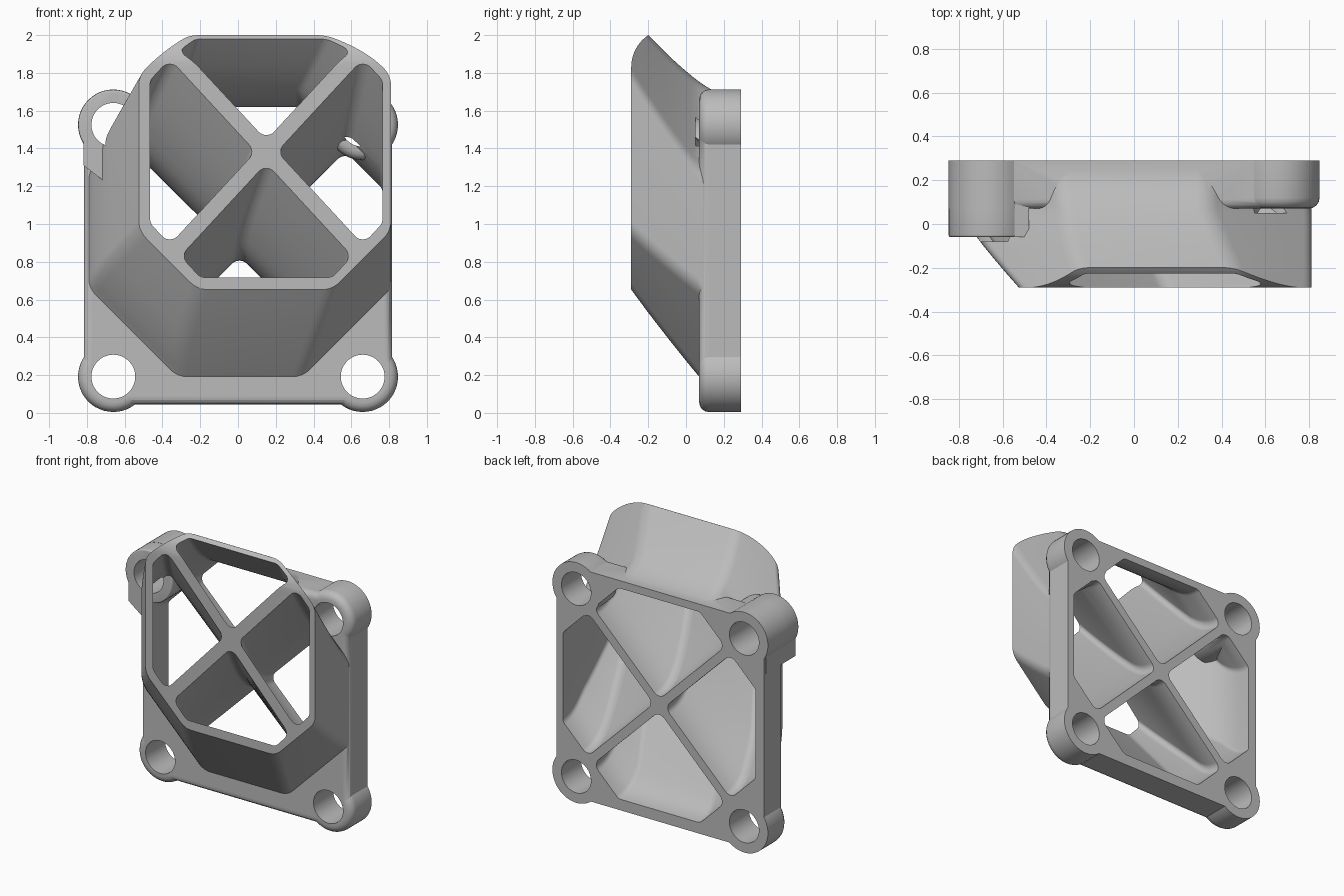
import bpy, bmesh, math
from mathutils import Vector

if "Cube" in bpy.data.objects:
    bpy.data.objects.remove(bpy.data.objects["Cube"], do_unlink=True)

grey = bpy.data.materials.new("grey plastic")
grey.use_nodes = True
grey.diffuse_color = (0.5, 0.5, 0.5, 1)
grey.node_tree.nodes["Principled BSDF"].inputs["Base Color"].default_value = grey.diffuse_color

# Duct bounds along its depth: y, left, right, bottom, top
STATIONS = [(0.40, -0.81, 0.81, 0.05, 1.67), (0.25, -0.81, 0.81, 0.06, 1.67),
            (0.15, -0.81, 0.81, 0.10, 1.70), (0.07, -0.795, 0.81, 0.19, 1.75),
            (-0.06, -0.72, 0.81, 0.35, 1.86), (-0.20, -0.605, 0.81, 0.53, 2.0),
            (-0.42, -0.41, 0.81, 0.83, 2.24)]


def bounds(y):
    for a, b in zip(STATIONS, STATIONS[1:]):
        if y >= b[0]:
            t = (a[0] - y) / (a[0] - b[0])
            return [p + (q - p) * t for p, q in zip(a[1:], b[1:])]


def smooth_bounds(y):
    near = [bounds(min(0.4, max(-0.42, y + d))) for d in (-0.04, 0, 0.04)]
    return [sum(v) / 3 for v in zip(*near)]


def chamfer(y):
    return min(0.47, 0.44 + 0.444 * y)


def rounded(points, radius, steps=6):
    """Polygon with each corner replaced by an arc."""
    out, n = [], len(points)
    pts = [Vector(p) for p in points]
    for i, p in enumerate(pts):
        u = (pts[i - 1] - p).normalized()
        v = (pts[(i + 1) % n] - p).normalized()
        half = u.angle(v) / 2
        centre = p + (u + v).normalized() * radius / math.sin(half)
        a = p + u * radius / math.tan(half) - centre
        b = p + v * radius / math.tan(half) - centre
        for k in range(steps + 1):
            mix = a.lerp(b, k / steps).normalized() if k not in (0, steps) else (a if k == 0 else b).normalized()
            out.append(centre + mix * radius)
    return out


def new_object(name, bm):
    bmesh.ops.recalc_face_normals(bm, faces=bm.faces)
    mesh = bpy.data.meshes.new(name)
    bm.to_mesh(mesh)
    bm.free()
    mesh.materials.append(grey)
    ob = bpy.data.objects.new(name, mesh)
    bpy.context.collection.objects.link(ob)
    return ob


def loft(name, section, y_back, y_front, count=20):
    bm = bmesh.new()
    rings = []
    for i in range(count + 1):
        y = y_back + (y_front - y_back) * i / count
        rings.append([bm.verts.new((p.x, y, p.y)) for p in section(y)])
    n = len(rings[0])
    for a, b in zip(rings, rings[1:]):
        for j in range(n):
            bm.faces.new((a[j], a[(j + 1) % n], b[(j + 1) % n], b[j]))
    bm.faces.new(rings[0])
    bm.faces.new(rings[-1])
    return new_object(name, bm)


def prism(name, outline, y_front, y_back, bevel=0.0):
    """Extruded front outline with rounded front rim."""
    bm = bmesh.new()
    front = bm.faces.new([bm.verts.new((x, y_front, z)) for x, z in outline])
    ext = bmesh.ops.extrude_face_region(bm, geom=[front], use_keep_orig=True)
    for v in ext["geom"]:
        if isinstance(v, bmesh.types.BMVert):
            v.co.y = y_back
    if bevel:
        rim = [e for e in bm.edges if all(v.co.y == y_front or abs(v.co.y - y_front) < 1e-5 for v in e.verts)]
        bmesh.ops.bevel(bm, geom=rim, offset=bevel, segments=4, profile=0.5, affect='EDGES')
    return new_object(name, bm)


def circle(cx, cz, r, n=48):
    return [(cx + r * math.cos(i * math.tau / n), cz + r * math.sin(i * math.tau / n)) for i in range(n)]


def combine(target, other, operation):
    mod = target.modifiers.new("join", 'BOOLEAN')
    mod.object, mod.operation, mod.solver = other, operation, 'EXACT'
    bpy.context.view_layer.objects.active = target
    bpy.ops.object.modifier_apply(modifier=mod.name)
    bpy.data.objects.remove(other, do_unlink=True)


# Outer duct shell
def duct_section(y):
    l, r, b, t = smooth_bounds(y)
    c = chamfer(y)
    return rounded([(l + c, b), (r - c, b), (r, b + c), (r, t - c),
                    (r - c, t), (l + c, t), (l, t - c), (l, b + c)], 0.13)


body = loft("vent_duct", duct_section, 0.25, -0.38)

# Mounting plate
combine(body, prism("plate", [tuple(p) for p in rounded(
    [(-0.815, 0.045), (0.815, 0.045), (0.815, 1.675), (-0.815, 1.675)], 0.1)],
    0.07, 0.29, 0.04), 'UNION')

# Thick block beside the tall corner boss
block = [(-0.818, 1.31), (-0.7, 1.22), (-0.52, 1.3), (-0.48, 1.66), (-0.66, 1.69), (-0.818, 1.5)]
combine(body, prism("corner_block", block, -0.06, 0.27), 'UNION')


# Four air channels separated by the crossed ribs
def channel_section(turn):
    def section(y):
        l, r, b, t = smooth_bounds(y)
        l, r, b, t = l + 0.06, r - 0.045, b + 0.065, t - 0.05
        hx, hz = (r - l) / 2, (t - b) / 2
        s = 2 - (chamfer(y) - 0.035) / ((hx + hz) / 2)
        gap = 0.075 - 0.06 * y
        wedge = [(0, gap), ((s - gap) / 2, (s + gap) / 2), (s - 1, 1),
                 (1 - s, 1), ((gap - s) / 2, (s + gap) / 2)]
        pts = []
        for u, v in wedge:
            for _ in range(turn):
                u, v = -v, u
            pts.append(((l + r) / 2 + u * hx, (b + t) / 2 + v * hz))
        return rounded(pts, 0.055)
    return section


for turn in range(4):
    combine(body, loft("channel", channel_section(turn), 0.36, -0.4), 'DIFFERENCE')

# Corner bosses, the upper right-hand one of the model standing taller
corners = [(sx * 0.66, z, -0.06 if sx < 0 and z > 1 else 0.07)
           for sx in (-1, 1) for z in (0.192, 1.525)]
for x, z, front in corners:
    tall = front < 0
    combine(body, prism("boss", circle(x, z, 0.187), 0.071 if tall else front, 0.29,
                        0 if tall else 0.05), 'UNION')
    if tall:
        combine(body, prism("tall_boss", circle(x, z, 0.186), front, 0.2, 0.01), 'UNION')

# Screw holes
for x, z, front in corners:
    combine(body, prism("hole", circle(x, z, 0.116), front - 0.02, 0.35), 'DIFFERENCE')

# Trim the mouth to a flat front that rolls back at the top
bm = bmesh.new()
side = [(-0.29, -0.2), (0.29, -0.2), (0.29, 2.0)]
for i in range(11):
    a = math.radians(56 * (1 - i / 10))
    side.append((-0.085 - 0.205 * math.cos(a), 1.83 + 0.205 * math.sin(a)))
face = bm.faces.new([bm.verts.new((-1.2, y, z)) for y, z in side])
ext = bmesh.ops.extrude_face_region(bm, geom=[face], use_keep_orig=True)
for v in ext["geom"]:
    if isinstance(v, bmesh.types.BMVert):
        v.co.x = 1.2
combine(body, new_object("mouth_trim", bm), 'INTERSECT')

# Smooth shading with crisp edges
bpy.ops.object.select_all(action='DESELECT')
body.select_set(True)
bpy.context.view_layer.objects.active = body
bpy.ops.object.shade_smooth_by_angle(angle=math.radians(30))
